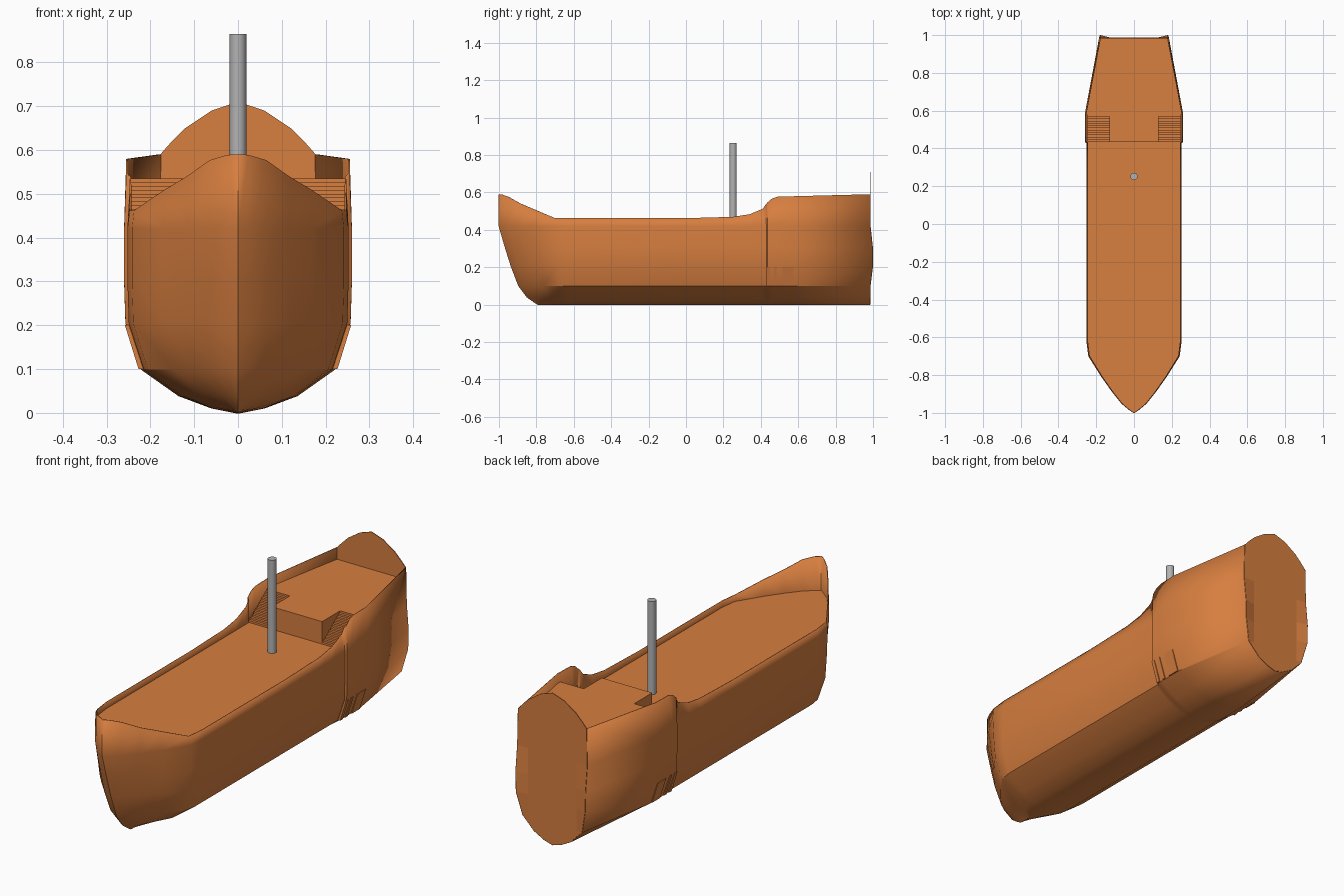
import bpy, bmesh, math

if "Cube" in bpy.data.objects:
    bpy.data.objects.remove(bpy.data.objects["Cube"])

def material(name, rgb):
    m = bpy.data.materials.new(name)
    m.diffuse_color = (*rgb, 1)
    m.use_nodes = True
    m.node_tree.nodes["Principled BSDF"].inputs["Base Color"].default_value = m.diffuse_color
    return m

ORANGE = material("orange_wood", (0.68, 0.21, 0.05))
GREY = material("grey_metal", (0.45, 0.45, 0.45))

def add(name, bm, mat, thick=0, smooth=False):
    bmesh.ops.remove_doubles(bm, verts=bm.verts, dist=1e-5)
    bmesh.ops.recalc_face_normals(bm, faces=bm.faces)
    me = bpy.data.meshes.new(name)
    bm.to_mesh(me)
    bm.free()
    me.materials.append(mat)
    ob = bpy.data.objects.new(name, me)
    bpy.context.collection.objects.link(ob)
    if smooth:
        bpy.ops.object.select_all(action='DESELECT')
        ob.select_set(True)
        bpy.context.view_layer.objects.active = ob
        bpy.ops.object.shade_smooth_by_angle(angle=math.radians(30))
    if thick:
        s = ob.modifiers.new("thickness", 'SOLIDIFY')
        s.thickness, s.offset = thick, 0
    return ob

def prism(name, pts, axis, lo, hi, mat):
    """Extrude a closed 2D outline along x, y or z."""
    bm = bmesh.new()
    def at(p, d):
        return {'x': (d, *p), 'y': (p[0], d, p[1]), 'z': (*p, d)}[axis]
    a = [bm.verts.new(at(p, lo)) for p in pts]
    b = [bm.verts.new(at(p, hi)) for p in pts]
    bm.faces.new(a)
    bm.faces.new(b)
    for i in range(len(pts)):
        j = (i + 1) % len(pts)
        bm.faces.new((a[i], a[j], b[j], b[i]))
    return add(name, bm, mat)

def lerp(table, t):
    if t <= table[0][0]:
        return table[0][1]
    for (a, va), (b, vb) in zip(table, table[1:]):
        if t <= b:
            return va + (vb - va) * (t - a) / (b - a)
    return table[-1][1]

# Rail height along the ship
SHEER = [(-1, .59), (-.965, .587), (-.92, .555), (-.7, .462), (0, .462), (.25, .469),
         (.34, .483), (.41, .512), (.435, .545), (.46, .567), (.49, .577), (.985, .59)]
# Section levels: height, half width, y of the stem
LEVELS = [(0, 0, -.79), (.012, .06, -.81), (.04, .135, -.85), (.1, .22, -.895),
          (.205, .255, -.935), (.3, .258, -.965), (.42, .258, -1), (None, .253, -1)]
BOW = [(0, 0), (.04, .09), (.13, .25), (.3, .45), (.5, .66), (.79, .93), (1, .97)]
BODY = [(0, .97), (.25, .97), (.34, .97), (.41, .97), (.43, .97), (.436, 1), (.46, 1),
        (.49, 1), (.585, 1), (.985, .7)]

def station(kind, a, b):
    pts = []
    for i, (z, w, stem) in enumerate(LEVELS):
        y = stem + (-.62 - stem) * a if kind == 'bow' else a
        if a == .985 and i in (4, 5):
            y = .998
        pts.append((w * b, y, lerp(SHEER, y) if z is None else z))
    return pts

STATIONS = [station('bow', *s) for s in BOW] + [station('body', *s) for s in BODY]

# Hull shell
bm = bmesh.new()
for side in (-1, 1):
    grid = [[bm.verts.new((side * x, y, z)) for x, y, z in st] for st in STATIONS]
    for s, t in zip(grid, grid[1:]):
        for i in range(len(LEVELS) - 1):
            vs = (s[i], t[i], t[i + 1], s[i + 1])
            bm.faces.new(vs)
bmesh.ops.remove_doubles(bm, verts=bm.verts, dist=1e-5)
bmesh.ops.dissolve_degenerate(bm, dist=1e-5, edges=bm.edges)
add("hull", bm, ORANGE, .004, True)

# Transom with arched top and folded side strips
rows = list(STATIONS[-1]) + [(.155, .985, .615), (.12, .985, .65), (.06, .985, .69), (0, .985, .71)]
bm = bmesh.new()
grid = []
for x, y, z in rows:
    xi = min(x, .125)
    grid.append([bm.verts.new(p) for p in
                 ((-x, y, z), (-xi, .985, z), (xi, .985, z), (x, y, z))])
for a, b in zip(grid, grid[1:]):
    for i in range(3):
        bm.faces.new((a[i], a[i + 1], b[i + 1], b[i]))
bmesh.ops.remove_doubles(bm, verts=bm.verts, dist=1e-5)
bmesh.ops.dissolve_degenerate(bm, dist=1e-5, edges=bm.edges)
add("transom", bm, ORANGE, .004)

# Main deck follows the hull outline
edge = [(st[6][0], st[6][1]) for st in STATIONS]
outline = edge + [(-x, y) for x, y in reversed(edge[1:])]
prism("main_deck", outline, 'z', .42, .43, ORANGE)

# Raised aft deck, notched on both sides for the stairs
half = [(.13, .435), (.13, .58), (.253, .58), (.177, .985)]
prism("aft_deck", half + [(-x, y) for x, y in reversed(half)], 'z', .425, .535, ORANGE)

# Stairs and the outer ribs below them, on both sides
N = 12
steps = [(.435, .425)]
for i in range(N):
    z = .43 + .105 * (i + 1) / N
    steps += [(.435 + .145 * i / N, z), (.435 + .145 * (i + 1) / N, z)]
steps.append((.58, .425))
for side, label in ((-1, "left"), (1, "right")):
    prism(label + "_stairs", steps, 'x', side * .13, side * .25, ORANGE)
    rib = [(side * x, z) for x, z in ((.2, .1), (.227, .1), (.258, .2), (.235, .2))]
    for k, (lo, hi) in enumerate(((.43, .448), (.47, .485), (.515, .575))):
        prism(f"{label}_rib_{k + 1}", rib, 'y', lo, hi, ORANGE)

# Mast
bm = bmesh.new()
bmesh.ops.create_cone(bm, cap_ends=True, segments=24, radius1=.019, radius2=.019, depth=.437)
bmesh.ops.translate(bm, verts=bm.verts, vec=(0, .252, .6465))
add("mast", bm, GREY, smooth=True)
